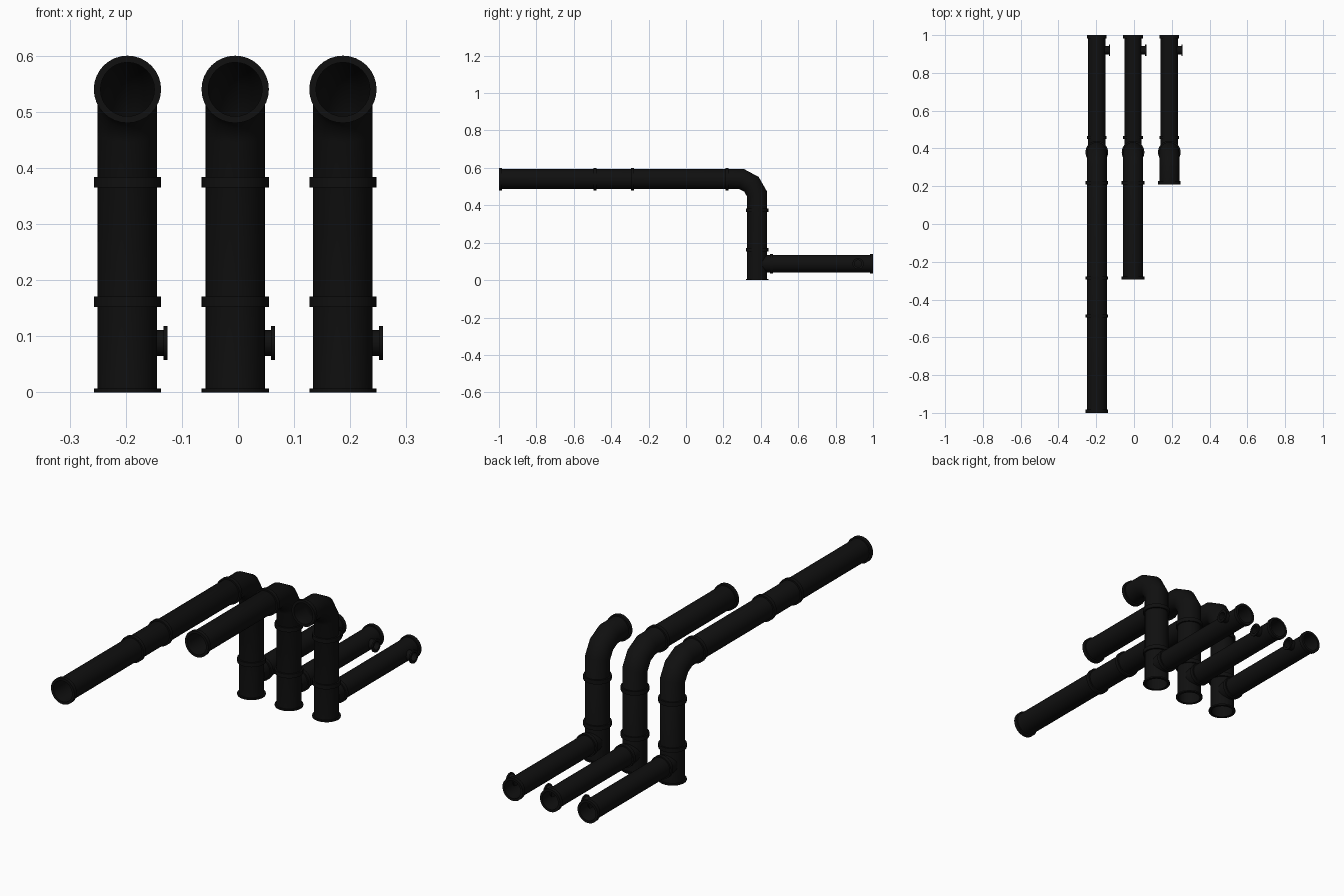
import bpy, bmesh, math
from mathutils import Vector

cube = bpy.data.objects.get("Cube")
if cube:
    bpy.data.objects.remove(cube, do_unlink=True)

black = bpy.data.materials.new("black_plastic")
black.use_nodes = True
colour = (0.005, 0.005, 0.005, 1)
black.diffuse_color = colour
black.node_tree.nodes["Principled BSDF"].inputs["Base Color"].default_value = colour

SIDES = 32
PIPE, COLLAR, BORE = 0.053, 0.06, 0.048   # main pipe radii
Y_RISER, Z_TOP, Z_LOW = 0.38, 0.54, 0.088


def tube(name, points, outer, inner):
    """Hollow tube swept along a path, mitred at each bend."""
    pts = [Vector(p) for p in points]
    dirs = [(b - a).normalized() for a, b in zip(pts, pts[1:])]
    side = Vector((0, 0, 1)) if abs(dirs[0].x) > 0.5 else Vector((1, 0, 0))
    bm = bmesh.new()
    rings = []
    for i, p in enumerate(pts):
        before, after = dirs[max(i - 1, 0)], dirs[min(i, len(dirs) - 1)]
        tangent = (before + after).normalized()
        up = tangent.cross(side) / tangent.dot(before)
        pair = []
        for r in (outer, inner):
            angles = [math.tau * k / SIDES for k in range(SIDES)]
            pair.append([bm.verts.new(p + r * (side * math.cos(a) + up * math.sin(a)))
                         for a in angles])
        rings.append(pair)
    # Closed loop of rings: along the outside, back along the bore
    loop = [r[0] for r in rings] + [r[1] for r in reversed(rings)]
    for a, b in zip(loop, loop[1:] + loop[:1]):
        for k in range(SIDES):
            n = (k + 1) % SIDES
            bm.faces.new((a[k], a[n], b[n], b[k]))
    bmesh.ops.recalc_face_normals(bm, faces=bm.faces)
    mesh = bpy.data.meshes.new(name)
    bm.to_mesh(mesh)
    bm.free()
    mesh.materials.append(black)
    obj = bpy.data.objects.new(name, mesh)
    bpy.context.collection.objects.link(obj)
    bpy.ops.object.select_all(action="DESELECT")
    obj.select_set(True)
    bpy.context.view_layer.objects.active = obj
    bpy.ops.object.shade_smooth_by_angle(angle=math.radians(35))
    return obj


def drain(label, x, y_end, joints):
    # Riser, three-bend elbow and upper run
    tube(label + "_riser_and_run",
         [(x, Y_RISER, 0), (x, Y_RISER, 0.46), (x, 0.35, 0.512),
          (x, 0.298, Z_TOP), (x, y_end, Z_TOP)], PIPE, BORE)
    # Collars on the riser
    for z0, z1 in ((0, 0.007), (0.152, 0.171), (0.365, 0.384)):
        tube(label + "_riser_collar", [(x, Y_RISER, z0), (x, Y_RISER, z1)], COLLAR, BORE)
    # Collars on the upper run
    for y in joints:
        tube(label + "_run_collar", [(x, y, Z_TOP), (x, y + 0.017, Z_TOP)], COLLAR, BORE)
    # Lower branch with its collars
    tube(label + "_branch", [(x, Y_RISER + 0.03, Z_LOW), (x, 1, Z_LOW)], 0.046, 0.041)
    for y in (0.449, 0.983):
        tube(label + "_branch_collar", [(x, y, Z_LOW), (x, y + 0.017, Z_LOW)], 0.052, 0.041)
    # Small side outlet
    tube(label + "_outlet", [(x + 0.035, 0.92, Z_LOW), (x + 0.071, 0.92, Z_LOW)], 0.023, 0.019)
    tube(label + "_outlet_rim", [(x + 0.064, 0.92, Z_LOW), (x + 0.071, 0.92, Z_LOW)], 0.03, 0.019)


drain("right", -0.197, -1.0, (-1.0, -0.495, -0.295, 0.21))
drain("middle", -0.005, -0.295, (-0.295, 0.21))
drain("left", 0.187, 0.21, (0.21,))
